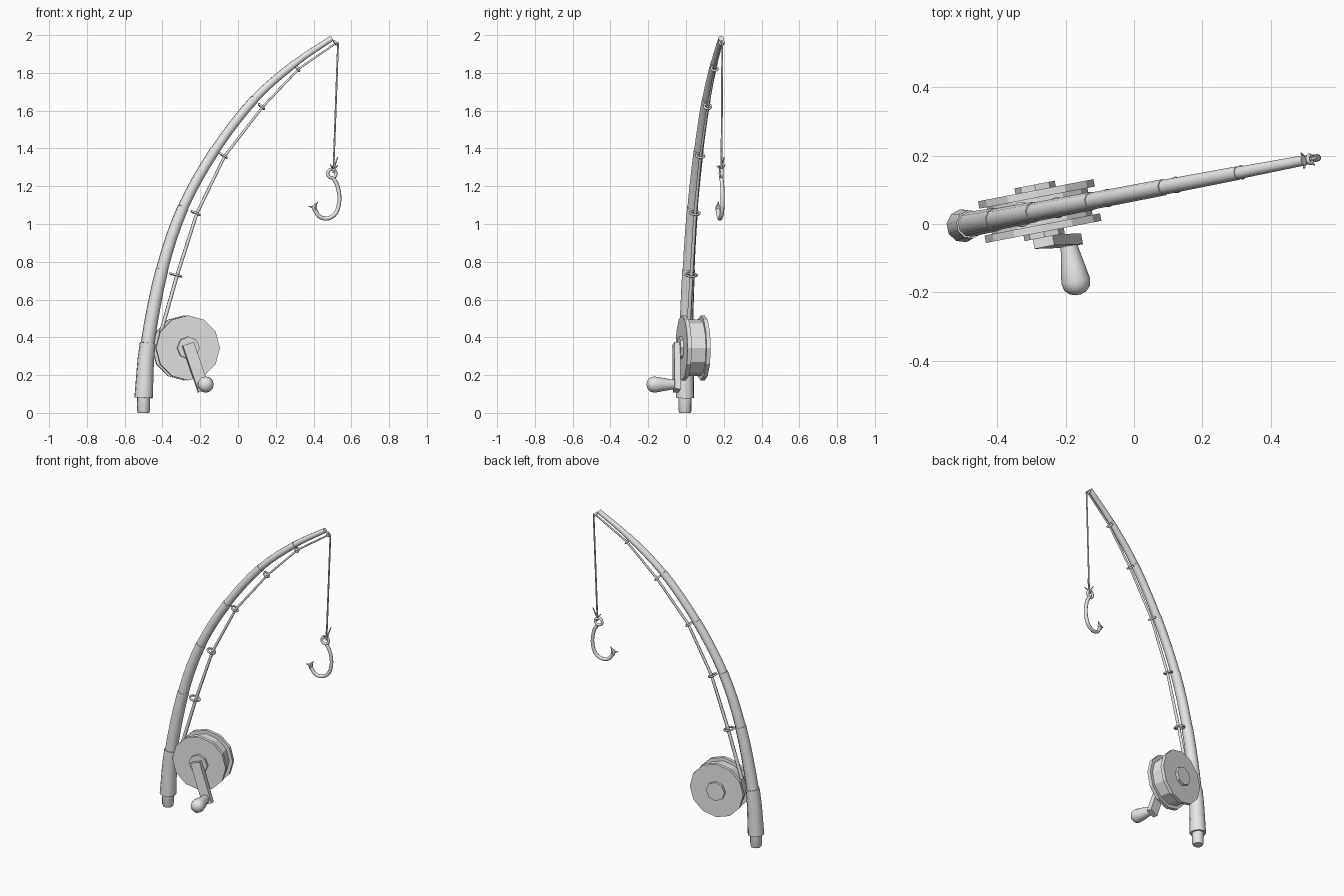
import bpy, bmesh, math
from mathutils import Vector

if "Cube" in bpy.data.objects:
    bpy.data.objects.remove(bpy.data.objects["Cube"])

grey = bpy.data.materials.new("plain_grey")
grey.use_nodes = True
grey.diffuse_color = (0.8, 0.8, 0.8, 1)
grey.node_tree.nodes["Principled BSDF"].inputs["Base Color"].default_value = (0.8, 0.8, 0.8, 1)

# The rod lies in an upright plane turned slightly about z
TURN = math.radians(10.85)
C, S = math.cos(TURN), math.sin(TURN)
SIDE = Vector((-S, C, 0))
UP = Vector((0, 0, 1))


def local(u, v, z):
    return Vector((-0.5 + u * C - v * S, -0.005 + u * S + v * C, z))


def plane(x, z):
    return local((x + 0.5) / C, 0, z)


def finish(ob, name, angle):
    ob.name = name
    ob.data.materials.clear()
    ob.data.materials.append(grey)
    bpy.ops.object.select_all(action='DESELECT')
    ob.select_set(True)
    bpy.context.view_layer.objects.active = ob
    bpy.ops.object.shade_smooth_by_angle(angle=math.radians(angle))
    return ob


def tube(name, pts, radii, sides=8, angle=50):
    """Sweep a polygon along a path with a radius at each point."""
    bm = bmesh.new()
    rings = []
    for i, p in enumerate(pts):
        t = (pts[min(i + 1, len(pts) - 1)] - pts[max(i - 1, 0)]).normalized()
        ref = SIDE if abs(t.dot(SIDE)) < 0.9 else UP
        a = (ref - t * ref.dot(t)).normalized()
        b = t.cross(a)
        turns = [2 * math.pi * k / sides for k in range(sides)]
        rings.append([bm.verts.new(p + (a * math.cos(w) + b * math.sin(w)) * radii[i])
                      for w in turns])
    for lo, hi in zip(rings, rings[1:]):
        for k in range(sides):
            n = (k + 1) % sides
            bm.faces.new((lo[k], lo[n], hi[n], hi[k]))
    bm.faces.new(rings[0][::-1])
    bm.faces.new(rings[-1])
    bmesh.ops.recalc_face_normals(bm, faces=bm.faces)
    mesh = bpy.data.meshes.new(name)
    bm.to_mesh(mesh)
    bm.free()
    ob = bpy.data.objects.new(name, mesh)
    bpy.context.collection.objects.link(ob)
    return finish(ob, name, angle)


def ring(name, centre, axis, major, minor):
    bpy.ops.mesh.primitive_torus_add(
        location=centre, rotation=axis.to_track_quat('Z', 'Y').to_euler(),
        major_radius=major, minor_radius=minor, major_segments=12, minor_segments=6)
    return finish(bpy.context.object, name, 65)


def smooth_path(pts, steps):
    """Catmull-Rom curve through the points."""
    ext = [pts[0] * 2 - pts[1]] + pts + [pts[-1] * 2 - pts[-2]]
    out = []
    for a, b, c, d in zip(ext, ext[1:], ext[2:], ext[3:]):
        for k in range(steps):
            t = k / steps
            out.append(0.5 * (2 * b + (c - a) * t + (2 * a - 5 * b + 4 * c - d) * t ** 2
                              + (3 * b - a - 3 * c + d) * t ** 3))
    return out + [pts[-1]]


# Rod: a butt plug, then stepped, tapering sections along a bend
tube("butt_plug", [local(0, 0, z) for z in (0, 0.01, 0.1)], [0.03, 0.034, 0.036], 10, 40)
joints = [plane(x, z) for x, z in ((-0.5, 0.08), (-0.478, 0.37), (-0.402, 0.76), (-0.29, 1.09),
                                   (-0.122, 1.39), (0.088, 1.662), (0.305, 1.853), (0.497, 1.983))]
STEPS = 4
bend = smooth_path(joints, STEPS)
widths = [(0.049, 0.042), (0.037, 0.034), (0.032, 0.03), (0.028, 0.027),
          (0.025, 0.024), (0.022, 0.02), (0.018, 0.015)]
for i, (r0, r1) in enumerate(widths):
    path = bend[i * STEPS:(i + 1) * STEPS + 1]
    radii = [r0 + (r1 - r0) * k / STEPS for k in range(STEPS + 1)]
    tube("handle" if i == 0 else f"rod_section_{i}", path, radii, 10, 40)

# Line guides under each joint
guides = [(-0.33, 0.73, 0.031), (-0.225, 1.058, 0.025), (-0.077, 1.362, 0.021),
          (0.124, 1.622, 0.019), (0.315, 1.823, 0.016), (0.515, 1.96, 0.012)]
for i, (x, z, r) in enumerate(guides):
    j = min((i + 2) * STEPS, len(bend) - 2)
    ring(f"line_guide_{i + 1}", plane(x, z), bend[j + 1] - bend[j - 1], r, 0.006)

# Fishing line from the reel through the guides, then hanging down
run = [plane(-0.41, 0.42)] + [plane(x + 0.008, z) for x, z, r in guides]
tube("line_on_rod", run, [0.011, 0.01, 0.009, 0.008, 0.007, 0.006, 0.005], 6, 65)
tube("hanging_line", [plane(0.515, 1.96), plane(0.53, 1.957), plane(0.529, 1.94), plane(0.505, 1.27)],
     [0.005] * 4, 6, 65)


# Reel: lathed parts along the sideways axis
def reel_part(name, v0, v1, r, sides):
    tube(name, [local(0.228, v0, 0.344), local(0.228, v1, 0.344)], [r, r], sides, 25)


reel_part("reel_front_plate", -0.062, -0.04, 0.172, 12)
reel_part("reel_back_plate", 0.04, 0.062, 0.172, 12)
reel_part("reel_spool", -0.04, 0.04, 0.15, 12)
reel_part("reel_front_hub", -0.078, -0.062, 0.06, 8)
reel_part("reel_back_hub", 0.062, 0.079, 0.06, 8)

# Crank arm: a flat bar leaning outward
bm = bmesh.new()
bmesh.ops.create_cube(bm, size=1)
top, end = local(0.222, -0.09, 0.365), local(0.305, -0.103, 0.118)
along = (end - top).normalized()
out = (SIDE - along * SIDE.dot(along)).normalized()
across = along.cross(out)
for v in bm.verts:
    k = v.co.copy()
    v.co = (top + end) / 2 + along * k.x * (end - top).length + out * k.y * 0.032 + across * k.z * 0.062
bmesh.ops.recalc_face_normals(bm, faces=bm.faces)
mesh = bpy.data.meshes.new("crank_arm")
bm.to_mesh(mesh)
bm.free()
arm = bpy.data.objects.new("crank_arm", mesh)
bpy.context.collection.objects.link(arm)
finish(arm, "crank_arm", 30)

# Crank knob
knob = [(-0.1, 0.024), (-0.13, 0.027), (-0.18, 0.036), (-0.222, 0.043),
        (-0.243, 0.038), (-0.256, 0.025), (-0.262, 0.008)]
tube("crank_knob", [local(0.293, v, 0.15) for v, r in knob], [r for v, r in knob], 12, 50)

# Hook with an eye, a point and a barb
ring("hook_eye", plane(0.497, 1.267), SIDE, 0.023, 0.009)
hook = smooth_path([plane(x, z) for x, z in (
    (0.505, 1.243), (0.527, 1.2), (0.537, 1.13), (0.52, 1.06), (0.475, 1.029),
    (0.43, 1.04), (0.405, 1.08))], 3)
tube("hook_bend", hook, [0.011] * len(hook), 8, 50)
tube("hook_point", [plane(0.408, 1.068), plane(0.402, 1.09), plane(0.424, 1.119)],
     [0.012, 0.012, 0.001], 6, 50)
tube("hook_barb", [plane(0.415, 1.085), plane(0.373, 1.093)], [0.013, 0.001], 6, 50)

# Knot with short loose ends
ring("knot_loop", plane(0.505, 1.285), UP, 0.008, 0.006)
for i, (u, v, z) in enumerate(((0.025, 0.01, 0.07), (-0.012, -0.022, 0.022),
                               (0.02, -0.018, 0.025), (-0.012, 0.022, 0.03))):
    base = plane(0.505, 1.285)
    tip = base + Vector((u * C, u * S, z)) + SIDE * v
    tube(f"knot_end_{i + 1}", [base, tip], [0.005, 0.003], 5, 65)
